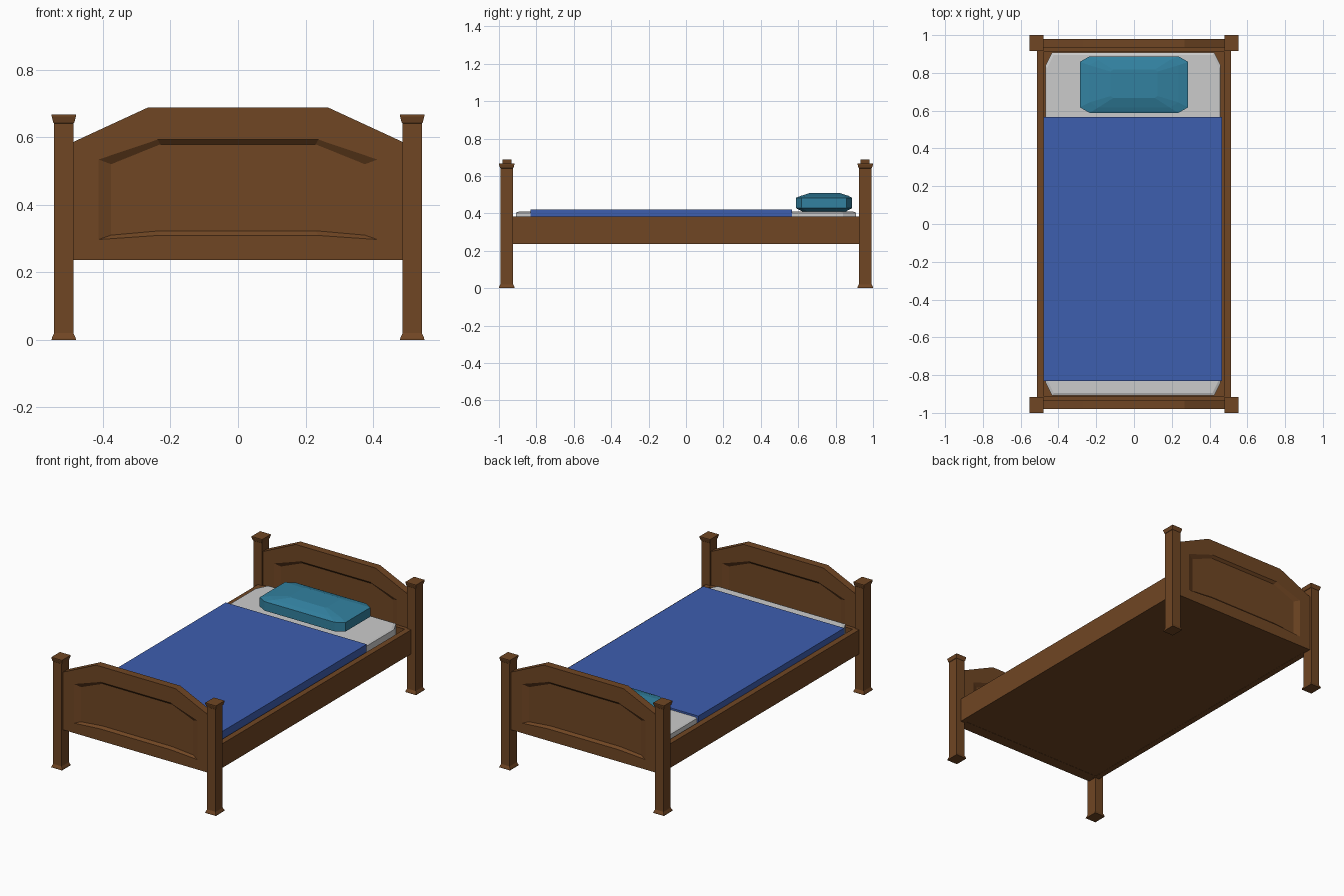
import bpy, bmesh

if "Cube" in bpy.data.objects:
    bpy.data.objects.remove(bpy.data.objects["Cube"])


def material(name, rgb):
    m = bpy.data.materials.new(name)
    m.diffuse_color = (*rgb, 1)
    m.use_nodes = True
    m.node_tree.nodes["Principled BSDF"].inputs["Base Color"].default_value = m.diffuse_color
    return m


WOOD = material("wood", (0.162, 0.061, 0.017))
BLUE = material("blanket_blue", (0.048, 0.112, 0.43))
TEAL = material("pillow_teal", (0.032, 0.22, 0.35))


def loft(name, loops, mat=None):
    """Skin a stack of equal-length loops and close both ends."""
    bm = bmesh.new()
    rings = [[bm.verts.new(p) for p in loop] for loop in loops]
    n = len(rings[0])
    for a, b in zip(rings, rings[1:]):
        for i in range(n):
            j = (i + 1) % n
            bm.faces.new((a[i], a[j], b[j], b[i]))
    bm.faces.new(rings[0][::-1])
    bm.faces.new(rings[-1])
    bmesh.ops.recalc_face_normals(bm, faces=bm.faces)
    me = bpy.data.meshes.new(name)
    bm.to_mesh(me)
    bm.free()
    ob = bpy.data.objects.new(name, me)
    bpy.context.collection.objects.link(ob)
    if mat:
        me.materials.append(mat)
    return ob


def rect(cx, cy, hx, hy, z):
    return [(cx + sx * hx, cy + sy * hy, z)
            for sx, sy in ((-1, -1), (1, -1), (1, 1), (-1, 1))]


def octagon(cx, cy, hx, hy, dx, dy, z):
    pts = [(-hx + dx, -hy), (hx - dx, -hy), (hx, -hy + dy), (hx, hy - dy),
           (hx - dx, hy), (-hx + dx, hy), (-hx, hy - dy), (-hx, -hy + dy)]
    return [(cx + x, cy + y, z) for x, y in pts]


def box(name, x0, x1, y0, y1, z0, z1, mat=None):
    c = ((x0 + x1) / 2, (y0 + y1) / 2, (x1 - x0) / 2, (y1 - y0) / 2)
    return loft(name, [rect(*c, z0), rect(*c, z1)], mat)


# Posts with flared feet and caps
POST = [(0.036, 0.042, 0), (0.035, 0.041, 0.006), (0.0285, 0.034, 0.02),
        (0.0285, 0.034, 0.641), (0.031, 0.036, 0.643),
        (0.036, 0.0415, 0.662), (0.036, 0.0415, 0.667)]
for sy, end in ((-1, "foot"), (1, "head")):
    for sx, side in ((-1, "left"), (1, "right")):
        loft(f"{end}_post_{side}",
             [rect(sx * 0.516, sy * 0.9585, hx, hy, z) for hx, hy, z in POST], WOOD)


# Arched boards with a recessed panel on both faces
def board_loop(side_x, mid_x, bot_side, bot_mid, top_side, top_mid, y):
    half = [(mid_x, bot_mid), (side_x, bot_side), (side_x, top_side), (mid_x, top_mid)]
    return [(x, y, z) for x, z in half] + [(-x, y, z) for x, z in reversed(half)]


OUTLINE = (0.49, 0.267, 0.237, 0.237, 0.585, 0.688)
PANEL = (0.413, 0.238, 0.297, 0.309, 0.534, 0.593)
PANEL_IN = (0.376, 0.23, 0.31, 0.323, 0.52, 0.579)
for cy, name in ((-0.957, "footboard"), (0.957, "headboard")):
    steps = [(PANEL_IN, -0.009), (PANEL, -0.023), (OUTLINE, -0.023),
             (OUTLINE, 0.023), (PANEL, 0.023), (PANEL_IN, 0.009)]
    loft(name, [board_loop(*o, cy + d) for o, d in steps], WOOD)

# Side rails, end rails and base
for s, side in ((-1, "left"), (1, "right")):
    x0, x1 = sorted((s * 0.479, s * 0.514))
    box(f"side_rail_{side}", x0, x1, -0.93, 0.93, 0.237, 0.383, WOOD)
for s, end in ((-1, "foot"), (1, "head")):
    y0, y1 = sorted((s * 0.911, s * 0.935))
    box(f"end_rail_{end}", -0.479, 0.479, y0, y1, 0.237, 0.383, WOOD)
box("base", -0.479, 0.479, -0.911, 0.911, 0.238, 0.33, WOOD)

# Mattress with clipped corners
loft("mattress", [octagon(-0.005, 0, 0.464, 0.909, 0.035, 0.07, z)
                  for z in (0.33, 0.403)]
     + [octagon(-0.005, 0, 0.455, 0.895, 0.035, 0.07, 0.409)])

# Blanket
box("blanket", -0.479, 0.467, -0.832, 0.566, 0.331, 0.42, BLUE)

# Faceted pillow
loft("pillow", [octagon(0, 0.738, 0.245, 0.115, 0.05, 0.028, 0.409),
                octagon(0, 0.738, 0.287, 0.15, 0.052, 0.03, 0.428),
                octagon(0, 0.738, 0.287, 0.15, 0.052, 0.03, 0.483),
                octagon(0, 0.742, 0.235, 0.126, 0.045, 0.028, 0.494),
                octagon(0, 0.742, 0.125, 0.075, 0.015, 0.01, 0.51)], TEAL)
